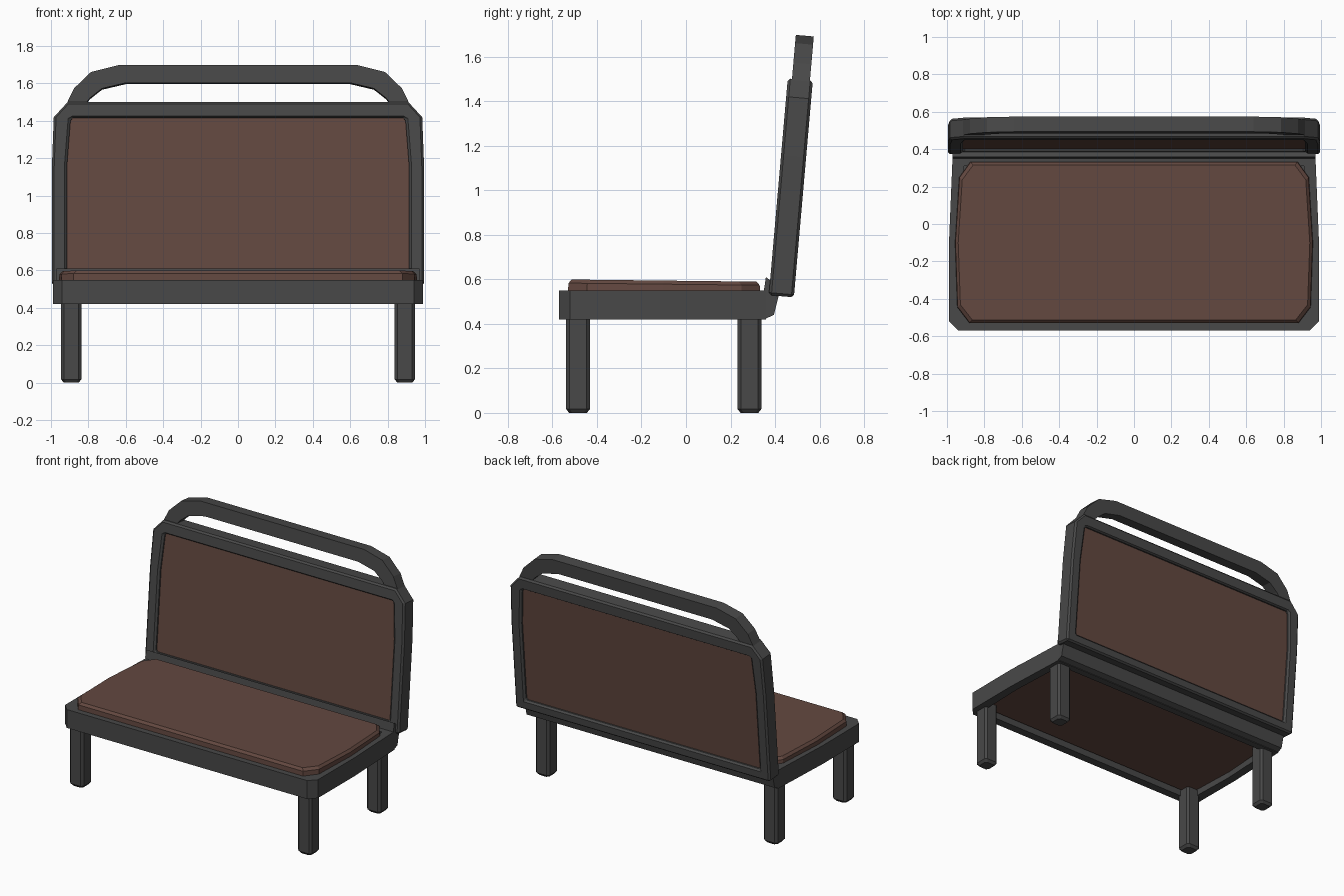
import bpy, bmesh, math
from mathutils import Matrix, Vector

if "Cube" in bpy.data.objects:
    bpy.data.objects.remove(bpy.data.objects["Cube"])


def material(name, rgb):
    m = bpy.data.materials.new(name)
    m.diffuse_color = (*rgb, 1)
    m.use_nodes = True
    m.node_tree.nodes["Principled BSDF"].inputs["Base Color"].default_value = m.diffuse_color
    return m


GREY = material("dark grey metal", (0.065, 0.065, 0.065))
BROWN = material("brown leather", (0.125, 0.065, 0.051))


def loft(name, loops, mat, ring=False, matrix=None, bevel=0):
    """Skin equal-length loops; cap the ends, or close into a ring."""
    bm = bmesh.new()
    rows = [[bm.verts.new(p) for p in loop] for loop in loops]
    n = len(rows[0])
    pairs = list(zip(rows, rows[1:])) + ([(rows[-1], rows[0])] if ring else [])
    for a, b in pairs:
        for i in range(n):
            j = (i + 1) % n
            bm.faces.new((a[i], a[j], b[j], b[i]))
    if not ring:
        bm.faces.new(rows[0][::-1])
        bm.faces.new(rows[-1])
    bmesh.ops.recalc_face_normals(bm, faces=bm.faces)
    if matrix:
        bm.transform(matrix)
    me = bpy.data.meshes.new(name)
    bm.to_mesh(me)
    bm.free()
    me.materials.append(mat)
    ob = bpy.data.objects.new(name, me)
    bpy.context.collection.objects.link(ob)
    if bevel:
        mod = ob.modifiers.new("edge bevel", 'BEVEL')
        mod.width, mod.segments = bevel, 1
        mod.limit_method, mod.angle_limit = 'ANGLE', math.radians(50)
    return ob


def mirror(half):
    """Complete a right-hand half outline into a closed loop."""
    return half + [(-x, y) for x, y in reversed(half)]


def flat(outline, z):
    return [(x, y, z) for x, y in outline]


def upright(outline, d):
    return [(x, d, h) for x, h in outline]


# Seat frame: open ring with chamfered front corners
outer = mirror([(0.94, -0.57), (0.988, -0.52), (0.99, -0.12), (0.97, 0.36)])
inner = mirror([(0.88, -0.51), (0.92, -0.47), (0.93, -0.12), (0.91, 0.31)])
loft("seat_frame", [flat(outer, 0.42), flat(outer, 0.55),
                    flat(inner, 0.55), flat(inner, 0.42)], GREY, ring=True)

# Rear rail: turned up to meet the backrest
rail = [(0.31, 0.42), (0.35, 0.42), (0.395, 0.44), (0.417, 0.53),
        (0.40, 0.59), (0.377, 0.597), (0.359, 0.61), (0.35, 0.55), (0.31, 0.55)]
loft("seat_rear_rail", [[(x, y, z) for y, z in rail] for x in (-0.97, 0.97)], GREY)

# Seat cushion: softened top edge, slightly lower at the back
pad = mirror([(0.88, -0.53), (0.945, -0.445), (0.957, -0.10), (0.935, 0.25), (0.875, 0.333)])


def pad_loop(inset, z, slope=0.0):
    cy = -0.1
    return [(x * (1 - inset / 0.95), cy + (y - cy) * (1 - inset / 0.43), z - slope * (y + 0.53))
            for x, y in pad]


loft("seat_cushion", [pad_loop(0.03, 0.46), pad_loop(0.03, 0.54), pad_loop(0, 0.545),
                      pad_loop(0.002, 0.583, 0.011), pad_loop(0.017, 0.599, 0.011)], BROWN)

# Legs: square posts with chamfered corners and feet
def leg_loop(cx, cy, r, z, c=0.015):
    pts = [(r, r - c), (r - c, r), (c - r, r), (-r, r - c),
           (-r, c - r), (c - r, -r), (r - c, -r), (r, c - r)]
    return [(cx + x, cy + y, z) for x, y in pts]


for row, cy in (("front", -0.485), ("rear", 0.285)):
    for side, sx in (("left", -1), ("right", 1)):
        loft(f"{row}_{side}_leg", [leg_loop(sx * 0.892, cy, r, z)
             for r, z in ((0.040, 0), (0.054, 0.018), (0.054, 0.46))], GREY)

# Backrest parts are built upright, then leaned back
LEAN = Matrix.Translation((0, 0.372, 0.529)) @ Matrix.Rotation(math.radians(-5), 4, 'X')

b_out = mirror([(0.995, 0), (0.995, 0.63), (0.985, 0.895), (0.91, 0.977)])
b_in = mirror([(0.915, 0.07), (0.915, 0.63), (0.895, 0.885), (0.885, 0.891)])
loft("backrest_frame", [upright(b_out, 0), upright(b_out, 0.113),
                        upright(b_in, 0.113), upright(b_in, 0)],
     GREY, ring=True, matrix=LEAN, bevel=0.012)

p = mirror([(0.93, 0.05), (0.93, 0.63), (0.91, 0.91)])
loft("backrest_panel", [upright(p, 0.022), upright(p, 0.091)], BROWN, matrix=LEAN)

# Grab handle: flat bar arched over the backrest (outer and inner edge pairs)
edges = [((0.93, 0.94), (0.84, 0.94)), ((0.877, 1.05), (0.79, 1.00)),
         ((0.786, 1.138), (0.727, 1.05)), ((0.64, 1.175), (0.60, 1.08))]
edges += [((-ox, oh), (-ix, ih)) for (ox, oh), (ix, ih) in reversed(edges)]
loft("grab_handle", [[(o[0], 0.019, o[1]), (o[0], 0.10, o[1]),
                      (i[0], 0.10, i[1]), (i[0], 0.019, i[1])] for o, i in edges],
     GREY, matrix=LEAN)
